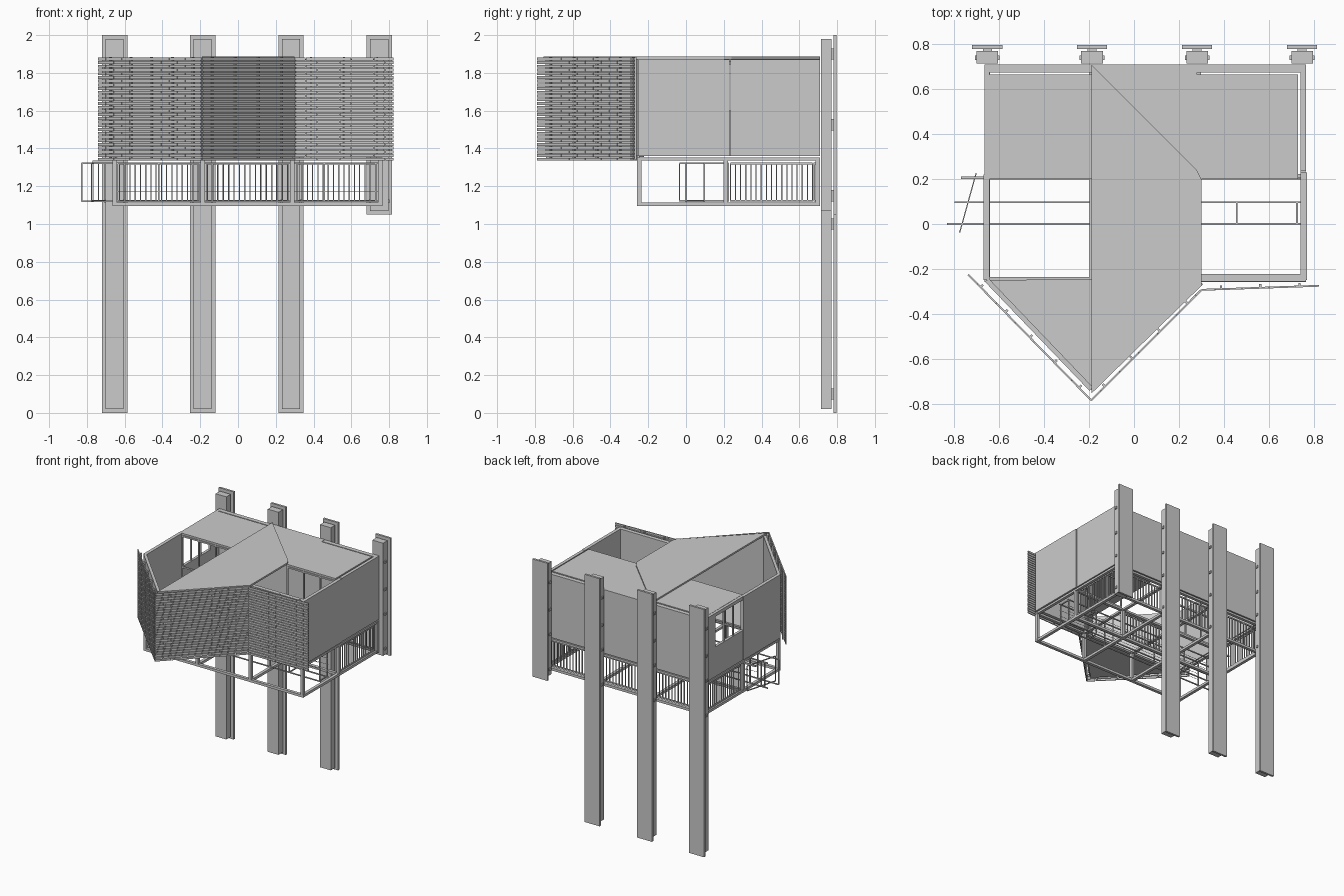
import bpy, bmesh, math
from mathutils import Vector

if "Cube" in bpy.data.objects:
    bpy.data.objects.remove(bpy.data.objects["Cube"])


class Part:
    """Collects boxes and prisms in one mesh object."""
    def __init__(self, name):
        self.name, self.bm = name, bmesh.new()

    def prism(self, pts, z0, z1):
        lo = [self.bm.verts.new((x, y, z0)) for x, y in pts]
        hi = [self.bm.verts.new((x, y, z1)) for x, y in pts]
        self.bm.faces.new(lo[::-1])
        self.bm.faces.new(hi)
        n = len(pts)
        for i in range(n):
            j = (i + 1) % n
            self.bm.faces.new((lo[i], lo[j], hi[j], hi[i]))

    def box(self, x0, x1, y0, y1, z0, z1):
        self.prism([(x0, y0), (x1, y0), (x1, y1), (x0, y1)], z0, z1)

    def beam(self, p, q, t, z0, z1):
        # box running between two plan points, t thick
        p, q = Vector(p), Vector(q)
        d = (q - p).normalized()
        n = Vector((-d.y, d.x)) * t / 2
        self.prism([p - n, q - n, q + n, p + n], z0, z1)

    def finish(self):
        bmesh.ops.recalc_face_normals(self.bm, faces=self.bm.faces)
        me = bpy.data.meshes.new(self.name)
        self.bm.to_mesh(me)
        self.bm.free()
        ob = bpy.data.objects.new(self.name, me)
        bpy.context.collection.objects.link(ob)


# Rear columns: inner pier, back plate and brackets (right one is short)
for i, x in enumerate((-0.653, -0.187, 0.281, 0.748)):
    base = 1.05 if i == 3 else 0
    c = Part(f"column_{i + 1}")
    c.box(x - .048, x + .048, .715, .77, base + .02, 1.98)
    c.box(x - .067, x + .067, .78, .797, base, 2)
    for z in (base + .1, (base + 2) / 2, 1.9):
        c.box(x - .02, x + .02, .77, .78, z - .03, z + .03)
    for z in (1.12, 1.4, 1.6, 1.82):
        c.box(x - .055, x + .055, .73, .75, z - .01, z + .01)
    c.finish()

# Upper volume walls
Z0, Z1 = 1.36, 1.872
w = Part("upper_walls")
w.box(-.665, .765, .675, .71, Z0, Z1)
w.box(.74, .765, .235, .675, Z0, Z1)
w.box(.742, .769, -.25, .23, Z0, Z1)
w.box(.3, .765, -.255, -.222, Z0, Z1)
w.box(-.67, -.643, -.25, .22, Z0, Z1)
w.box(-.665, -.643, .22, .57, Z0, 1.6)
w.box(-.665, -.643, .22, .57, 1.845, Z1)
w.box(-.665, -.643, .57, .675, Z0, Z1)
w.beam((-.655, -.25), (-.19, -.735), .022, Z0, Z1)
w.beam((-.19, -.735), (.3, -.26), .022, Z0, Z1)
w.finish()

# Roof: two rear slabs and the pointed centre plate
r = Part("roof_slabs")
r.box(-.643, -.19, .2, .665, 1.86, 1.874)
r.box(.28, .73, .2, .665, 1.86, 1.874)
r.prism([(-.19, .71), (.28, .24), (.28, .71)], 1.86, 1.874)
r.finish()
r = Part("pointed_roof")
r.prism([(-.19, .71), (-.19, -.755), (.3, -.275), (.3, .2), (.28, .24)], 1.872, 1.886)
r.finish()
f = Part("bay_floor")
f.prism([(-.65, -.25), (-.19, -.74), (.29, -.26), (.29, -.245), (-.19, -.245)], 1.347, 1.36)
f.finish()

# Window bars
g = Part("window_bars")
for x0, x1 in ((-.643, -.19), (.3, .74)):
    for k in range(4):
        x = x0 + (x1 - x0) * k / 3
        g.box(x - .005, x + .005, .2, .21, Z0, 1.86)
    for z in (1.365, 1.6, 1.85):
        g.box(x0, x1, .2, .21, z - .006, z + .006)
for y in (.335, .455):
    g.box(-.66, -.648, y - .005, y + .005, 1.6, 1.845)
g.finish()

# Lower steel frame: beams on two levels with posts
xs, ys = (-.652, -.187, .287, .752), (-.247, .21, .697)
s = Part("lower_frame")
for z0, z1 in ((1.095, 1.115), (1.335, 1.352)):
    for y in ys:
        s.box(-.665, .765, y - .012, y + .012, z0, z1)
    for x in xs:
        s.box(x - .012, x + .012, -.258, .71, z0, z1)
for x in xs:
    for y in ys:
        s.box(x - .012, x + .012, y - .012, y + .012, 1.1, 1.345)
s.finish()

# Slatted balustrades around the rear half
b = Part("balustrades")


def balustrade(p, q, pitch=.028):
    p, q = Vector(p), Vector(q)
    b.beam(p, q, .01, 1.118, 1.128)
    b.beam(p, q, .01, 1.315, 1.325)
    n = round((q - p).length / pitch)
    d = (q - p).normalized() * .003
    for i in range(n + 1):
        m = p.lerp(q, i / n)
        b.beam(m - d, m + d, .008, 1.12, 1.32)


for i in range(3):
    balustrade((xs[i] + .025, .68), (xs[i + 1] - .025, .68))
for x in (-.65, .75):
    balustrade((x, .235), (x, .67))
balustrade((-.165, .205), (.265, .205))
b.finish()

# Open walkway rails that run out past the left side
k = Part("walkway_rails")
for x0, y, posts in ((-.828, 0, (-.828, -.64, -.42, -.2, .29, .457, .73)),
                     (-.8, .097, (-.77, -.64, -.42, -.2, .29, .457, .73))):
    for z in (1.12, 1.322):
        k.box(x0, .74, y - .004, y + .004, z - .004, z + .004)
    for z in (1.17, 1.22, 1.27):
        k.box(-.64, .74, y - .001, y + .001, z - .001, z + .001)
    for x in posts:
        k.box(x - .004, x + .004, y - .004, y + .004, 1.12, 1.322)
for x in (.457, .725):
    for z in (1.12, 1.322):
        k.box(x - .004, x + .004, 0, .1, z - .004, z + .004)
k.finish()

# Gate leaf and its landing edge on the left
a = Part("gate")
ga, gb = Vector((-.703, .225)), Vector((-.775, -.035))
for z in (1.122, 1.322):
    a.beam(ga, gb, .005, z - .004, z + .004)
for t in (0, .5, 1):
    m = ga.lerp(gb, t)
    a.box(m.x - .003, m.x + .003, m.y - .003, m.y + .003, 1.12, 1.322)
a.box(-.77, -.665, .2, .212, 1.325, 1.337)
a.finish()

# Board screens: staggered courses on small upright studs
corners = [(-.738, -.225), (-.19, -.785), (.3, -.293), (.825, -.275)]
for name, p, q in zip(("left", "middle", "right"), corners, corners[1:]):
    sc = Part(f"{name}_board_screen")
    p, q = Vector(p), Vector(q)
    L = (q - p).length
    d = (q - p) / L
    n = Vector((-d.y, d.x))
    for row in range(28):
        z = 1.335 + row * .0197
        cuts = [0] + [c for c in (.12 * i - .06 * (row % 2) for i in range(1, 8)) if c < L - .02] + [L]
        for c0, c1 in zip(cuts, cuts[1:]):
            sc.beam(p + d * c0, p + d * (c1 - .002), .008, z, z + .015)
    count = round(L / .16)
    for i in range(count):
        m = p + d * (L * (i + .5) / count) + n * .01
        sc.beam(m - d * .005, m + d * .005, .012, 1.34, 1.885)
    sc.finish()
